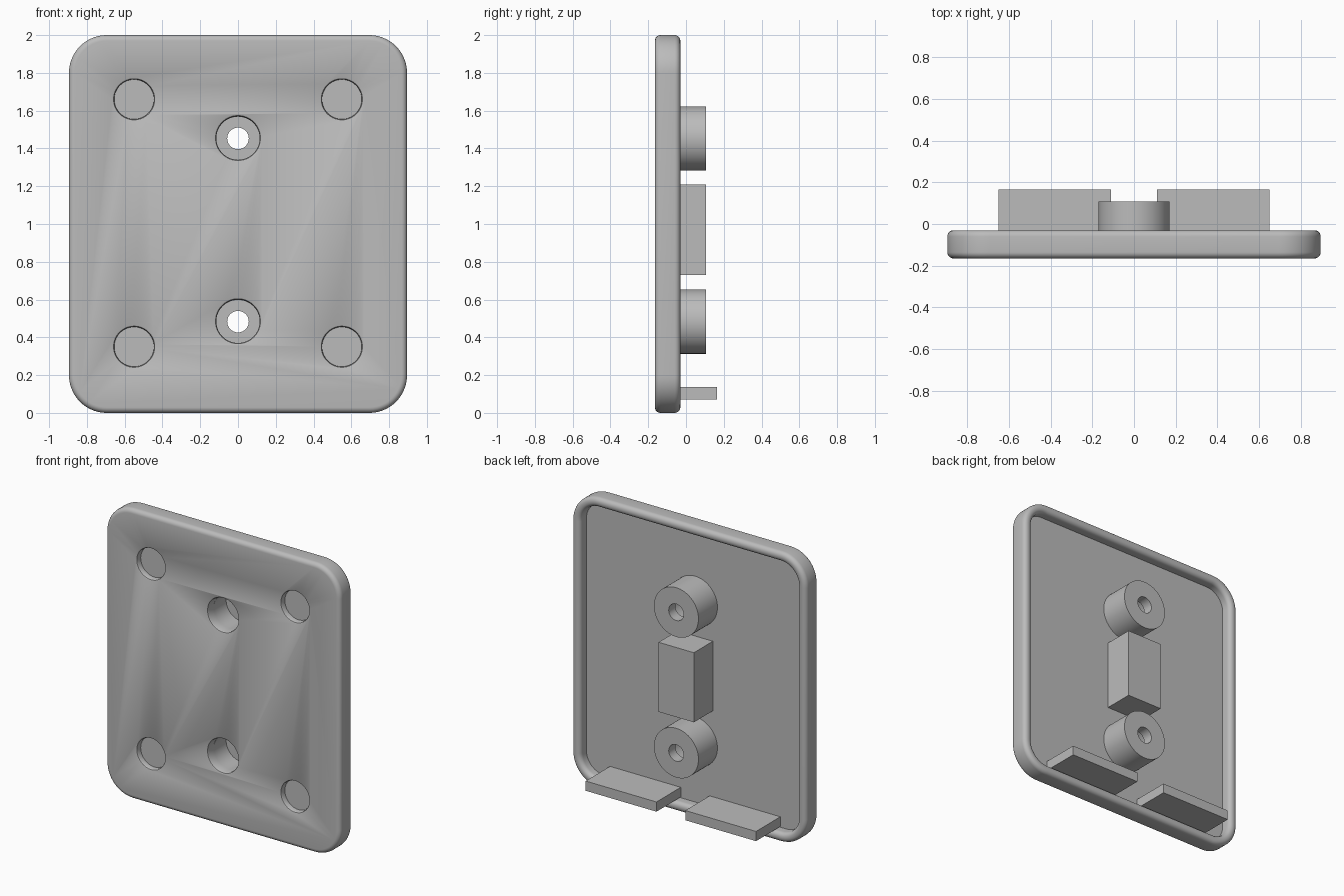
import bpy, bmesh, math

if "Cube" in bpy.data.objects:
    bpy.data.objects.remove(bpy.data.objects["Cube"])

grey = bpy.data.materials.new("plain grey")
grey.use_nodes = True
grey.diffuse_color = (0.5, 0.5, 0.5, 1)
grey.node_tree.nodes["Principled BSDF"].inputs["Base Color"].default_value = (0.5, 0.5, 0.5, 1)

HALF_X, HALF_Z, CORNER = 0.895, 1.0, 0.2
FRONT, BACK, FLOOR = -0.165, -0.03, -0.10
RIM, ROUND = 0.065, 0.03
SCREW_Z = (1.455, 0.485)


def finish(name, bm):
    bmesh.ops.recalc_face_normals(bm, faces=bm.faces)
    mesh = bpy.data.meshes.new(name)
    bm.to_mesh(mesh)
    bm.free()
    mesh.materials.append(grey)
    obj = bpy.data.objects.new(name, mesh)
    bpy.context.collection.objects.link(obj)
    return obj


def loft(name, loops, caps=True):
    """Skin a list of closed loops; cap the ends or join last to first."""
    bm = bmesh.new()
    rings = [[bm.verts.new(p) for p in loop] for loop in loops]
    pairs = list(zip(rings, rings[1:]))
    if caps:
        bm.faces.new(rings[0])
        bm.faces.new(rings[-1])
    else:
        pairs.append((rings[-1], rings[0]))
    n = len(rings[0])
    for a, b in pairs:
        for i in range(n):
            j = (i + 1) % n
            bm.faces.new((a[i], a[j], b[j], b[i]))
    return finish(name, bm)


def rounded_loop(inset, y, steps=14):
    r = CORNER - inset
    pts = []
    for k, (sx, sz) in enumerate(((1, 1), (-1, 1), (-1, -1), (1, -1))):
        for i in range(steps + 1):
            a = math.pi / 2 * (k + i / steps)
            pts.append((sx * (HALF_X - CORNER) + r * math.cos(a), y,
                        HALF_Z + sz * (HALF_Z - CORNER) + r * math.sin(a)))
    return pts


def circle(r, x, y, z, n=64):
    return [(x + r * math.cos(2 * math.pi * i / n), y, z + r * math.sin(2 * math.pi * i / n))
            for i in range(n)]


def lathe(name, profile, x, z, caps=True):
    return loft(name, [circle(r, x, y, z) for r, y in profile], caps)


def box(name, x, y, z):
    loops = [[(x[0], v, z[0]), (x[1], v, z[0]), (x[1], v, z[1]), (x[0], v, z[1])] for v in y]
    return loft(name, loops)


def smooth(obj):
    bpy.ops.object.select_all(action="DESELECT")
    obj.select_set(True)
    bpy.context.view_layer.objects.active = obj
    bpy.ops.object.shade_smooth_by_angle(angle=math.radians(32))


def arc(cx, cy, start, end, steps=6):
    angles = [math.radians(start + (end - start) * i / steps) for i in range(steps + 1)]
    return [(cx - ROUND * math.cos(a), cy + ROUND * math.sin(a)) for a in angles]


# Plate: rounded front edge, rounded raised rim, recessed floor behind
section = (arc(ROUND, FRONT + ROUND, -90, 0) + arc(ROUND, BACK - ROUND, 0, 90)
           + arc(RIM - ROUND, BACK - ROUND, 90, 180) + [(RIM, FLOOR)])
plate = loft("cover_plate", [rounded_loop(i, y) for i, y in section])


# Cutters with softened mouths: blind pockets and screw openings
def cutter(name, r, depth, x, z):
    return lathe(name, [(r + 0.01, FRONT - 0.02), (r + 0.01, FRONT), (r + 0.004, FRONT + 0.003),
                        (r, FRONT + 0.012), (r, FRONT + depth)], x, z)


cutters = [cutter("pocket_cutter", 0.105, 0.04, sx * 0.55, z)
           for sx in (-1, 1) for z in (0.35, 1.66)]
cutters += [cutter("screw_cutter", 0.115, 0.12, 0, z) for z in SCREW_Z]
for c in cutters:
    mod = plate.modifiers.new(c.name, "BOOLEAN")
    mod.operation, mod.solver, mod.object = "DIFFERENCE", "EXACT", c

# Bake the cuts and drop the cutters
bpy.context.view_layer.update()
baked = bpy.data.meshes.new_from_object(plate.evaluated_get(bpy.context.evaluated_depsgraph_get()))
plate.modifiers.clear()
plate.data = baked
for c in cutters:
    bpy.data.objects.remove(c)
smooth(plate)

# Counterbored screw bosses
for name, z in zip(("upper_screw_boss", "lower_screw_boss"), SCREW_Z):
    smooth(lathe(name, [(0.115, FLOOR), (0.17, FLOOR), (0.17, 0.107), (0.057, 0.107),
                        (0.057, 0.035), (0.115, 0.035)], 0, z - 0.002, caps=False))

# Centre block and the two bottom tabs
box("centre_block", (-0.135, 0.135), (FLOOR, 0.107), (0.73, 1.21))
for side, s in (("left", 1), ("right", -1)):
    box(side + "_bottom_tab", sorted((s * 0.11, s * 0.65)), (FLOOR, 0.165), (0.07, 0.137))
